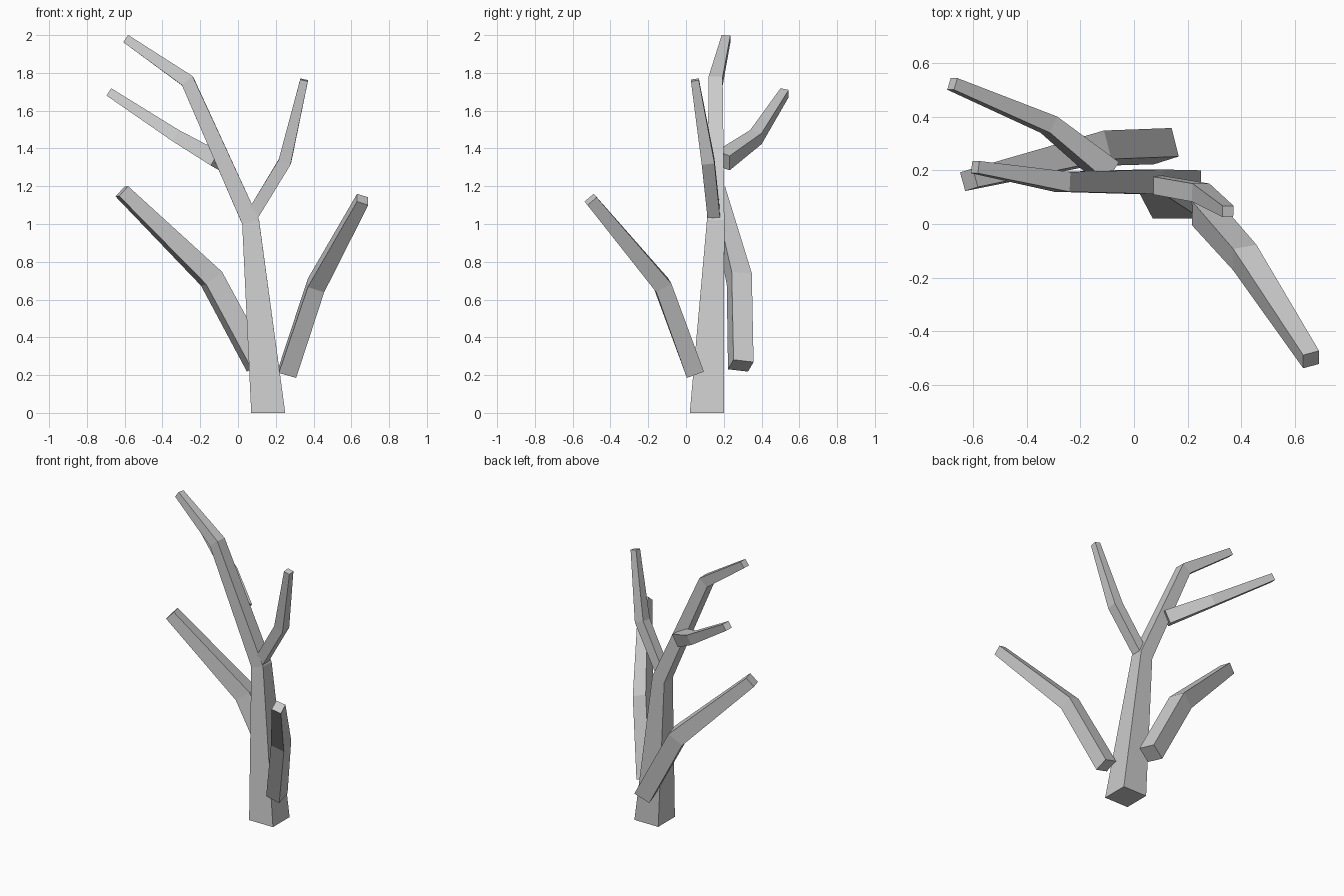
import bpy, bmesh
from mathutils import Vector

if "Cube" in bpy.data.objects:
    bpy.data.objects.remove(bpy.data.objects["Cube"])

def limb(name, path, hint, flat_base=False):
    """Tapered square tube through (x, y, z, half_width) points; hint sets the roll."""
    pts = [Vector(p[:3]) for p in path]
    hint = Vector(hint)
    bm = bmesh.new()
    rings = []
    for i, p in enumerate(pts):
        d = Vector()
        if i > 0:
            d += (p - pts[i - 1]).normalized()
        if i < len(pts) - 1:
            d += (pts[i + 1] - p).normalized()
        if flat_base and i == 0:
            d = Vector((0, 0, 1))
        d.normalize()
        a = (hint - d * hint.dot(d)).normalized()
        b = d.cross(a)
        h = path[i][3]
        rings.append([bm.verts.new(p + a * h * s + b * h * t)
                      for s, t in ((-1, -1), (1, -1), (1, 1), (-1, 1))])
    for r, q in zip(rings, rings[1:]):
        for k in range(4):
            n = (k + 1) % 4
            bm.faces.new((r[k], r[n], q[n], q[k]))
    bm.faces.new(rings[0][::-1])
    bm.faces.new(rings[-1])
    bmesh.ops.recalc_face_normals(bm, faces=bm.faces)
    me = bpy.data.meshes.new(name)
    bm.to_mesh(me)
    bm.free()
    bpy.context.collection.objects.link(bpy.data.objects.new(name, me))

Y = (0, 1, 0)
# trunk, bending left into the crown
limb("trunk", [(0.16, 0.11, 0, 0.09), (0.067, 0.157, 1.01, 0.046),
               (-0.267, 0.157, 1.757, 0.037), (-0.592, 0.212, 1.98, 0.023)], Y, True)
# upper branches
limb("upper_right_branch", [(0.078, 0.147, 1.05, 0.033), (0.248, 0.117, 1.33, 0.034),
                            (0.35, 0.047, 1.763, 0.021)], Y)
limb("upper_back_branch", [(-0.10, 0.195, 1.335, 0.044), (-0.317, 0.37, 1.46, 0.034),
                           (-0.677, 0.522, 1.695, 0.023)], Y)
# lower branches
limb("lower_left_branch", [(0.107, 0.29, 0.25, 0.055), (-0.14, 0.282, 0.71, 0.055),
                           (-0.615, 0.165, 1.173, 0.036)], (-0.3, 0.95, 0))
limb("lower_front_branch", [(0.262, 0.045, 0.215, 0.048), (0.413, -0.125, 0.675, 0.046),
                            (0.66, -0.505, 1.13, 0.032)], (1, 0, 0))
